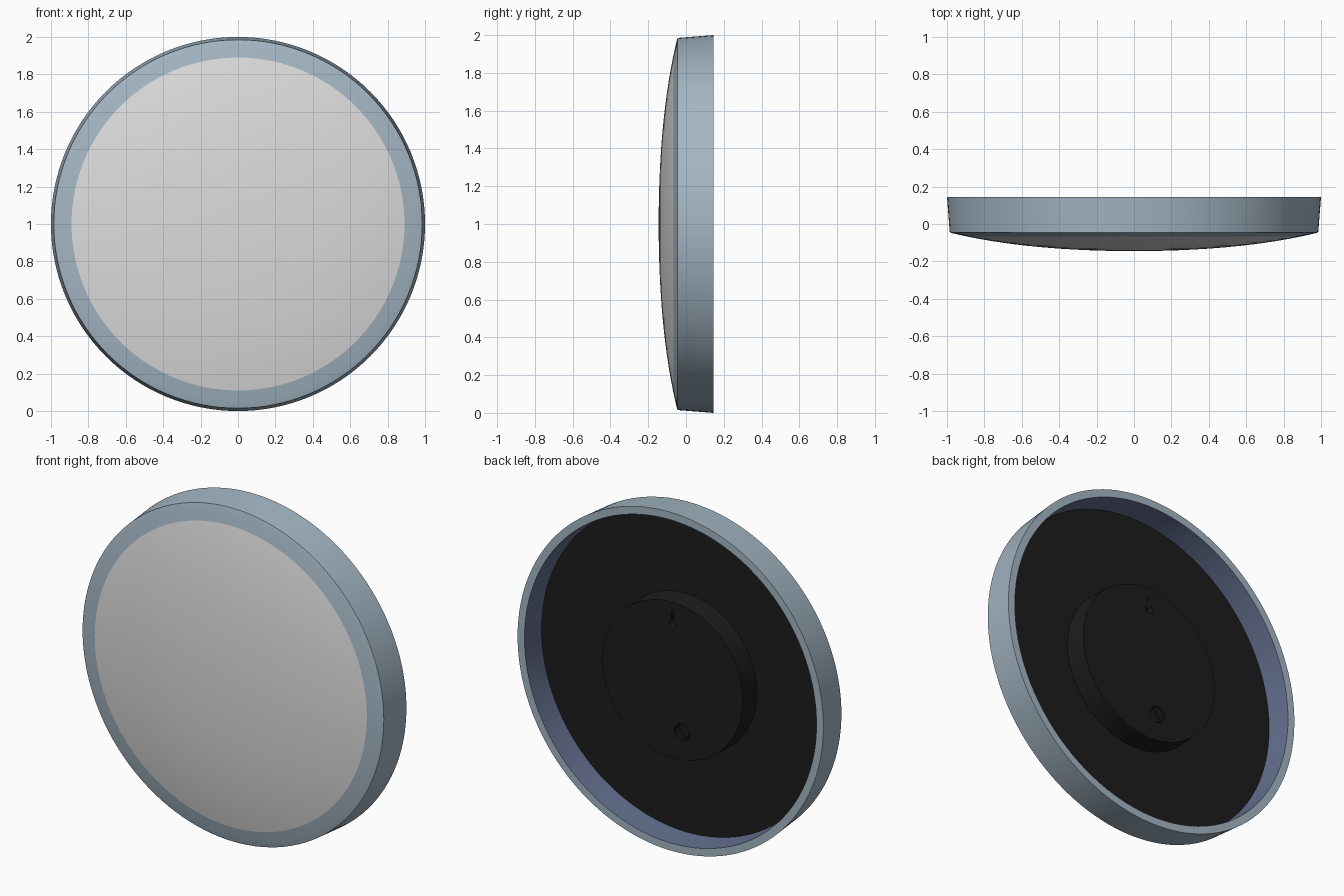
import bpy, bmesh, math

if "Cube" in bpy.data.objects:
    bpy.data.objects.remove(bpy.data.objects["Cube"])

SEGMENTS = 128


def material(name, rgb):
    m = bpy.data.materials.new(name)
    m.diffuse_color = (*rgb, 1)
    m.use_nodes = True
    m.node_tree.nodes["Principled BSDF"].inputs["Base Color"].default_value = m.diffuse_color
    return m


FRAME = material("grey blue", (0.37, 0.47, 0.55))
LINING = material("dark blue", (0.125, 0.16, 0.27))
WHITE = material("soft white", (0.72, 0.72, 0.72))
BLACK = material("black", (0.012, 0.012, 0.012))


def finish(name, bm, mats):
    bmesh.ops.recalc_face_normals(bm, faces=bm.faces)
    me = bpy.data.meshes.new(name)
    bm.to_mesh(me)
    bm.free()
    ob = bpy.data.objects.new(name, me)
    bpy.context.collection.objects.link(ob)
    for m in mats:
        me.materials.append(m)
    return ob


def smooth(ob):
    bpy.ops.object.select_all(action='DESELECT')
    ob.select_set(True)
    bpy.context.view_layer.objects.active = ob
    bpy.ops.object.shade_smooth_by_angle(angle=math.radians(20))


def lathe(name, profile, mats, x=0, z=1, steps=SEGMENTS, slots=None):
    """Turn (radius, y) points about the y axis; slots gives a material per band."""
    bm = bmesh.new()
    rings = []
    for r, y in profile:
        if r == 0:
            rings.append([bm.verts.new((x, y, z))] * steps)
        else:
            rings.append([bm.verts.new((x + r * math.cos(a), y, z + r * math.sin(a)))
                          for a in (2 * math.pi * i / steps for i in range(steps))])
    for k, (a, b) in enumerate(zip(rings, rings[1:])):
        for i in range(steps):
            j = (i + 1) % steps
            corners = list(dict.fromkeys((a[i], a[j], b[j], b[i])))
            bm.faces.new(corners).material_index = slots[k] if slots else 0
    return finish(name, bm, mats)


def prism(name, outline, y0, y1):
    """Extrude an (x, z) outline from y0 to y1."""
    bm = bmesh.new()
    face = bm.faces.new([bm.verts.new((x, y0, z)) for x, z in outline])
    ext = bmesh.ops.extrude_face_region(bm, geom=[face])["geom"]
    bmesh.ops.translate(bm, vec=(0, y1 - y0, 0),
                        verts=[v for v in ext if isinstance(v, bmesh.types.BMVert)])
    return finish(name, bm, [BLACK])


def cut(ob, cutter):
    mod = ob.modifiers.new("cut", 'BOOLEAN')
    mod.object = cutter
    mod.solver = 'EXACT'
    cutter.hide_render = True
    cutter.hide_set(True)


def dome(r):
    return (r, -0.145 + 0.08 * r ** 2 + 0.023 * r ** 4)


# Domed front panel
smooth(lathe("front_panel", [dome(0.89 * i / 14) for i in range(15)], [WHITE]))

# Tapered frame: front border, outer wall, back rim and darker inner wall
border = [dome(r) for r in (0.89, 0.92, 0.95, 0.97)]
frame_profile = border + [(0.985, -0.045), (1.0, 0.145), (0.955, 0.145), (0.945, 0.0)]
smooth(lathe("frame", frame_profile, [FRAME, LINING], slots=[0] * 6 + [1]))

# Recessed back plate
lathe("back_plate", [(0, 0.0), (0.946, 0.0)], [BLACK])

# Round mounting boss, with a keyhole slot and a screw recess
boss = lathe("mounting_boss", [(0, -0.005), (0.465, -0.005), (0.46, 0.125), (0, 0.125)], [BLACK])
keyhole = [(0.024 * math.cos(a), 1.335 + 0.024 * math.sin(a))
           for a in (math.radians(120 + 300 * i / 16) for i in range(17))]
keyhole += [(0.011, 1.40), (0, 1.411), (-0.011, 1.40)]
cut(boss, prism("keyhole_cutter", keyhole, 0.09, 0.2))
SX, SZ = -0.06, 0.705
cut(boss, lathe("screw_recess_cutter", [(0, 0.1), (0.05, 0.1), (0.05, 0.2), (0, 0.2)],
                [BLACK], SX, SZ, 32))
smooth(boss)

# Slotted screw head
screw = lathe("screw_head", [(0, 0.095), (0.044, 0.095), (0.044, 0.12), (0, 0.12)],
              [BLACK], SX, SZ, 32)
c, s = math.cos(math.radians(45)), math.sin(math.radians(45))
slot = [(SX + u * c - v * s, SZ + u * s + v * c)
        for u, v in ((-0.06, -0.006), (0.06, -0.006), (0.06, 0.006), (-0.06, 0.006))]
cut(screw, prism("screw_slot_cutter", slot, 0.108, 0.2))
smooth(screw)
